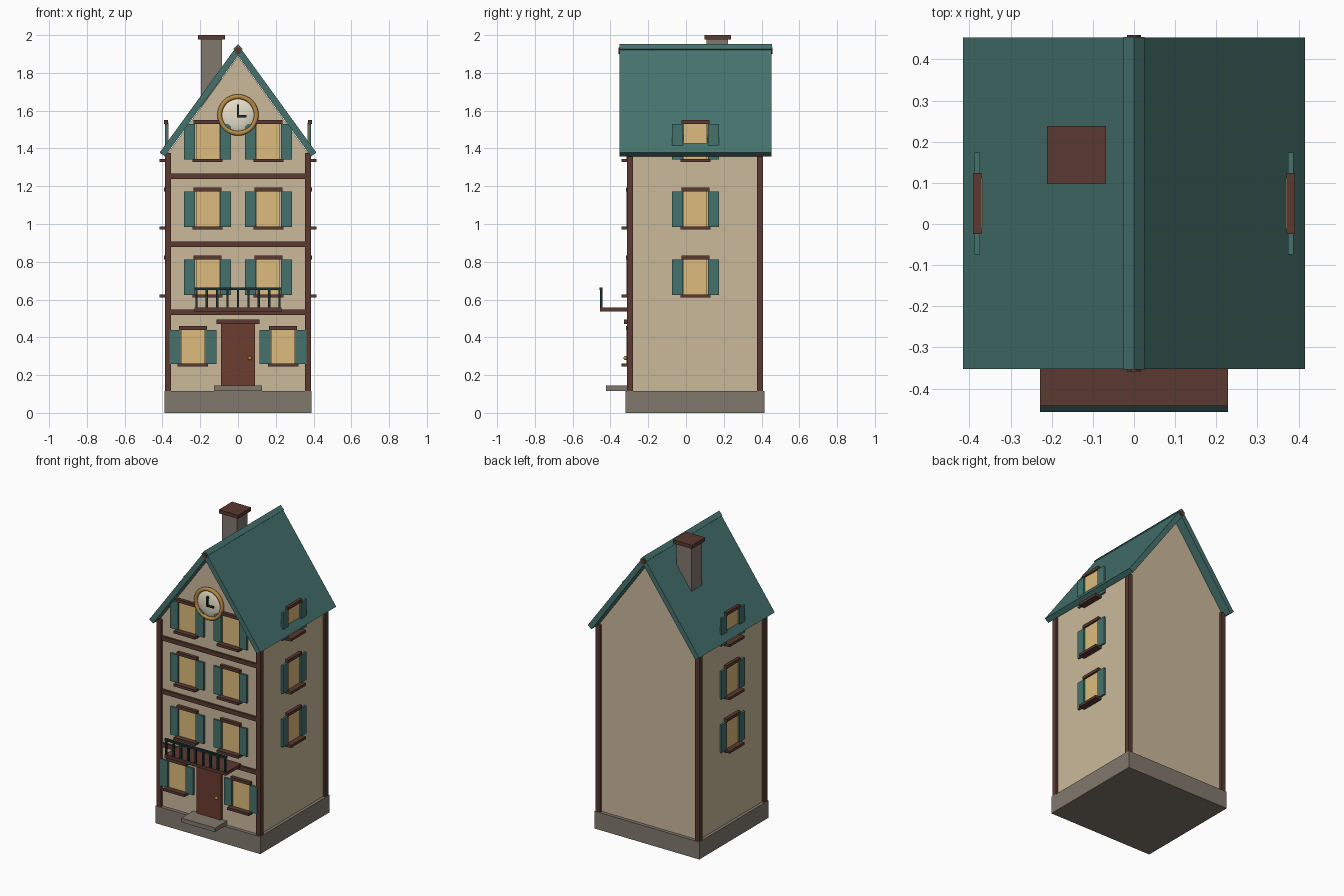
import bpy, bmesh, math
from mathutils import Vector, Matrix

if "Cube" in bpy.data.objects:
    bpy.data.objects.remove(bpy.data.objects["Cube"])


def mat(name, r, g, b):
    m = bpy.data.materials.new(name)
    m.diffuse_color = (r, g, b, 1)
    m.use_nodes = True
    m.node_tree.nodes["Principled BSDF"].inputs["Base Color"].default_value = m.diffuse_color
    return m


PLASTER = mat("plaster", 0.60, 0.49, 0.33)
STONE = mat("stone", 0.22, 0.19, 0.155)
WOOD = mat("dark_wood", 0.10, 0.042, 0.03)
DOOR = mat("door_wood", 0.15, 0.045, 0.03)
GREEN = mat("green", 0.06, 0.17, 0.155)
GLASS = mat("lit_glass", 0.73, 0.50, 0.20)
GOLD = mat("gold", 0.48, 0.26, 0.06)
CREAM = mat("cream", 0.80, 0.74, 0.58)
IRON = mat("dark_iron", 0.012, 0.028, 0.028)


def finish(name, bm, material, smooth=False):
    bmesh.ops.recalc_face_normals(bm, faces=bm.faces)
    me = bpy.data.meshes.new(name)
    bm.to_mesh(me)
    bm.free()
    me.materials.append(material)
    if smooth:
        me.shade_smooth()
    ob = bpy.data.objects.new(name, me)
    bpy.context.collection.objects.link(ob)
    return ob


def box(name, x, y, z, material):
    """Box from (min, max) ranges on each axis."""
    bm = bmesh.new()
    bmesh.ops.create_cube(bm, size=1)
    for v in bm.verts:
        v.co = [(r[0] + r[1]) / 2 + c * (r[1] - r[0]) for r, c in zip((x, y, z), v.co)]
    return finish(name, bm, material)


def prism(name, profile, y0, y1, material):
    """Extrude an x-z profile along y."""
    bm = bmesh.new()
    face = bm.faces.new([bm.verts.new((x, y0, z)) for x, z in profile])
    new = bmesh.ops.extrude_face_region(bm, geom=[face])["geom"]
    bmesh.ops.translate(bm, verts=[v for v in new if isinstance(v, bmesh.types.BMVert)],
                        vec=(0, y1 - y0, 0))
    return finish(name, bm, material)


WX, FRONT, BACK = 0.37, -0.297, 0.392


def wall_box(name, side, u, d, z, material):
    """Box on a wall: u runs along the wall, d points outward."""
    if side == "front":
        box(name, u, (FRONT - d[1], FRONT - d[0]), z, material)
    else:
        s = 1 if side == "right" else -1
        box(name, sorted((s * (WX + d[0]), s * (WX + d[1]))), u, z, material)


def window(side, u, z0, z1):
    n = f"{side}_window"
    wall_box(n + "_pane", side, (u - 0.062, u + 0.062), (-0.002, 0.010), (z0 + 0.01, z1 - 0.012), GLASS)
    wall_box(n + "_lintel", side, (u - 0.074, u + 0.074), (0.0, 0.021), (z1 - 0.02, z1), WOOD)
    wall_box(n + "_sill", side, (u - 0.08, u + 0.08), (-0.002, 0.045), (z0, z0 + 0.017), WOOD)
    for s in (-1, 1):
        c = u + s * 0.095
        wall_box(n + "_shutter", side, (c - 0.029, c + 0.029), (0.004, 0.017),
                 (z0 + 0.014, z1 - 0.021), GREEN)


# Plinth and gabled walls
box("stone_base", (-0.39, 0.39), (-0.32, 0.415), (0, 0.117), STONE)
prism("walls", [(-WX, 0.11), (WX, 0.11), (WX, 1.376), (0, 1.888), (-WX, 1.376)], FRONT, BACK, PLASTER)

# Corner posts and front floor beams
for sx in (-1, 1):
    for y in (FRONT, BACK):
        box("corner_post", (sx * WX - 0.0165, sx * WX + 0.0165), (y - 0.0165, y + 0.0165), (0.115, 1.375), WOOD)
for z in (0.534, 0.893, 1.252):
    box("floor_beam", (-0.36, 0.36), (-0.31, -0.285), (z - 0.0145, z + 0.0145), WOOD)

# Windows
for s in (-1, 1):
    window("front", s * 0.239, 0.245, 0.46)
rows = [(0.61, 0.833), (0.97, 1.193), (1.327, 1.55)]
for z0, z1 in rows:
    for s in (-1, 1):
        window("front", s * 0.161, z0, z1)
    for side in ("right", "left"):
        window(side, 0.05, z0, z1)

# Roof slabs, ridge cap and ridge beam
R0, R1 = -0.352, 0.453
for s in (-1, 1):
    prism("roof_slab", [(0, 1.95), (s * 0.415, 1.378), (s * 0.387, 1.358), (0, 1.892)], R0, R1, GREEN)
prism("ridge_cap", [(0, 1.952), (0.025, 1.927), (0, 1.902), (-0.025, 1.927)], R0 - 0.001, R1 + 0.001, GREEN)
prism("ridge_beam", [(0.018 * math.cos(a * math.pi / 4 + math.pi / 8),
                      1.917 + 0.018 * math.sin(a * math.pi / 4 + math.pi / 8)) for a in range(8)],
      R0 - 0.006, R1 + 0.006, WOOD)

# Chimney
box("chimney", (-0.196, -0.084), (0.109, 0.223), (1.5, 1.98), STONE)
box("chimney_cap", (-0.211, -0.068), (0.097, 0.238), (1.976, 2.0), WOOD)

# Door
box("door", (-0.091, 0.091), (-0.312, -0.285), (0.14, 0.476), DOOR)
box("door_lintel", (-0.115, 0.115), (-0.328, -0.285), (0.471, 0.495), WOOD)
box("door_step", (-0.126, 0.126), (-0.424, -0.29), (0.117, 0.145), STONE)
bm = bmesh.new()
bmesh.ops.create_uvsphere(bm, u_segments=12, v_segments=8, radius=0.011,
                          matrix=Matrix.Translation((0.063, -0.32, 0.29)))
finish("door_knob", bm, GOLD, True)

# Balcony
box("balcony_floor", (-0.229, 0.229), (-0.455, -0.285), (0.536, 0.557), WOOD)
box("balcony_rail", (-0.229, 0.229), (-0.457, -0.441), (0.65, 0.664), IRON)
for i in range(9):
    x = -0.22 + i * 0.055
    box("baluster", (x - 0.006, x + 0.006), (-0.455, -0.443), (0.55, 0.655), IRON)

# Clock: domed face, ring and hands
CZ = 1.577
bm = bmesh.new()
bmesh.ops.create_uvsphere(bm, u_segments=32, v_segments=16, radius=1,
                          matrix=Matrix.Translation((0, -0.30, CZ)) @ Matrix.Diagonal((0.092, 0.022, 0.092, 1)))
finish("clock_face", bm, CREAM, True)
bpy.ops.mesh.primitive_torus_add(major_radius=0.097, minor_radius=0.0125, major_segments=36,
                                 minor_segments=10, location=(0, -0.308, CZ), rotation=(math.pi / 2, 0, 0))
ring = bpy.context.object
ring.name = "clock_ring"
ring.data.materials.append(GOLD)
ring.data.shade_smooth()
box("minute_hand", (-0.006, 0.006), (-0.331, -0.318), (CZ - 0.012, CZ + 0.055), IRON)
box("hour_hand", (-0.006, 0.046), (-0.330, -0.317), (CZ - 0.012, CZ), IRON)
